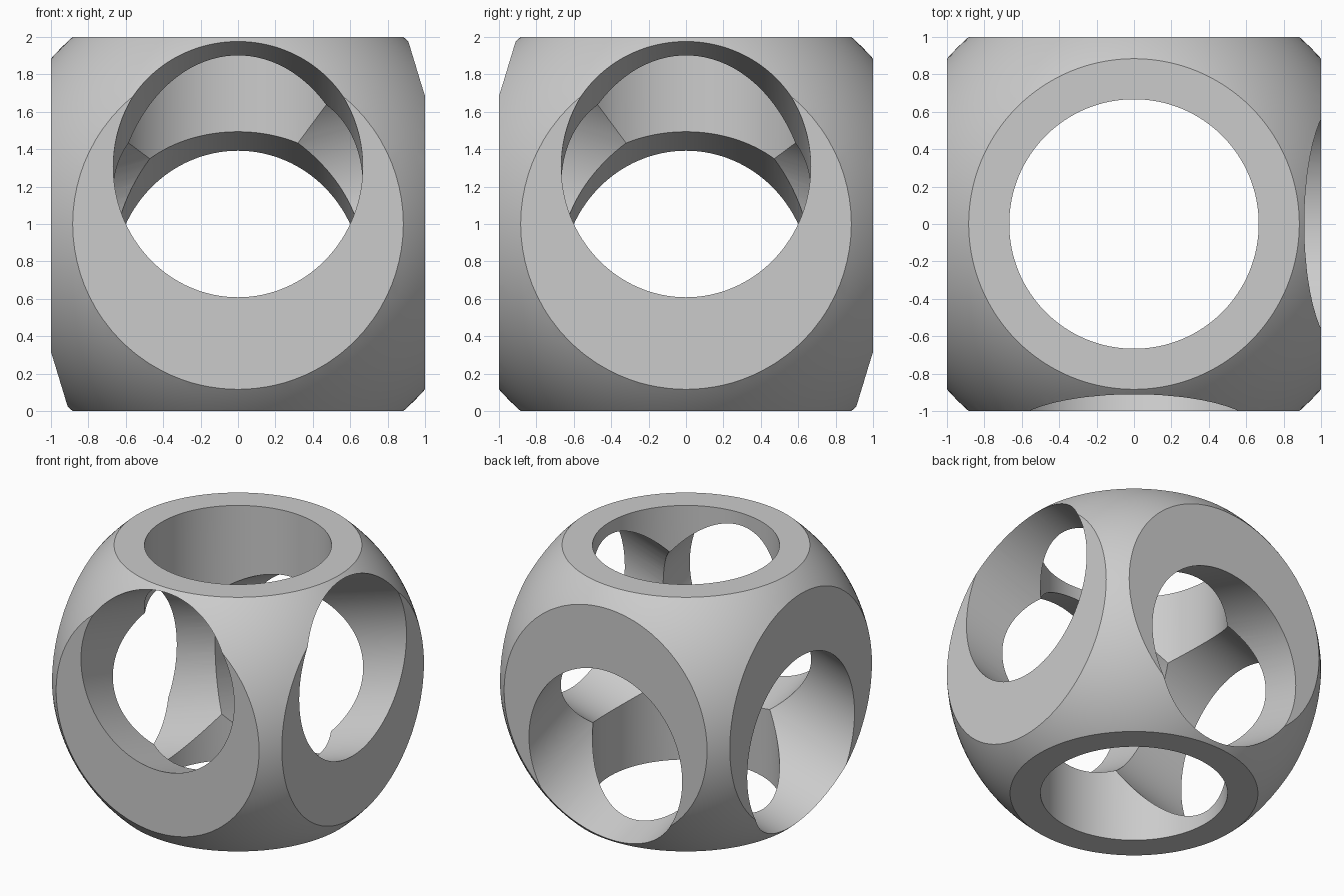
import bpy
import math

cube = bpy.data.objects.get("Cube")
if cube:
    bpy.data.objects.remove(cube, do_unlink=True)

CENTRE = (0, 0, 1)
BORE = 0.667
TILT = math.radians(17)

grey = bpy.data.materials.new("plain grey")
grey.use_nodes = True
colour = (0.6, 0.6, 0.6, 1)
grey.diffuse_color = colour
grey.node_tree.nodes["Principled BSDF"].inputs["Base Color"].default_value = colour


def boolean(target, cutter, operation):
    """Apply a boolean to the target and discard the cutter."""
    mod = target.modifiers.new(operation.lower(), 'BOOLEAN')
    mod.operation = operation
    mod.solver = 'EXACT'
    mod.object = cutter
    bpy.context.view_layer.objects.active = target
    bpy.ops.object.modifier_apply(modifier=mod.name)
    bpy.data.objects.remove(cutter, do_unlink=True)


# Rounded body: a ball trimmed flat on six sides
bpy.ops.mesh.primitive_uv_sphere_add(segments=128, ring_count=64, radius=1.335, location=CENTRE)
body = bpy.context.object
body.name = "bored_ball"
body.data.materials.append(grey)

bpy.ops.mesh.primitive_cube_add(size=2, location=CENTRE)
trim = bpy.context.object
trim.name = "trim_box"
trim.hide_render = True
boolean(body, trim, 'INTERSECT')

# Three bores: one upright, one rising to the front, one rising to the left
quarter = math.pi / 2
bores = {
    "upright_bore": (0, 0, 0),
    "front_bore": (quarter - TILT, 0, 0),
    "side_bore": (0, quarter - TILT, 0),
}
for name, angles in bores.items():
    bpy.ops.mesh.primitive_cylinder_add(vertices=128, radius=BORE, depth=4,
                                        location=CENTRE, rotation=angles)
    bore = bpy.context.object
    bore.name = name
    bore.hide_render = True
    boolean(body, bore, 'DIFFERENCE')

# Smooth curved walls, crisp rims
bpy.ops.object.select_all(action='DESELECT')
body.select_set(True)
bpy.context.view_layer.objects.active = body
bpy.ops.object.shade_smooth_by_angle(angle=math.radians(25))
